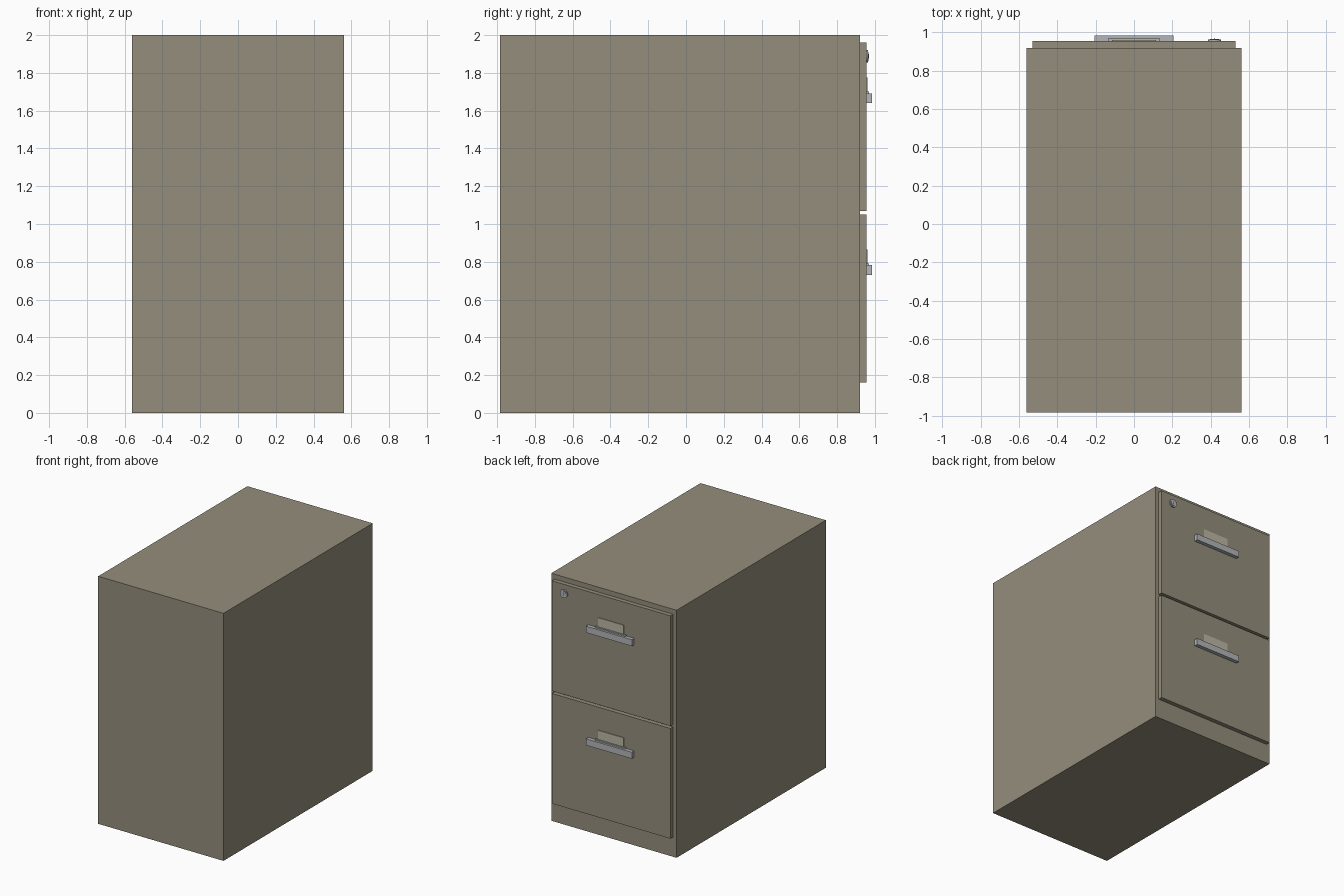
import bpy, math

if "Cube" in bpy.data.objects:
    bpy.data.objects.remove(bpy.data.objects["Cube"])


def material(name, rgb):
    m = bpy.data.materials.new(name)
    m.diffuse_color = (*rgb, 1)
    m.use_nodes = True
    m.node_tree.nodes["Principled BSDF"].inputs["Base Color"].default_value = m.diffuse_color
    return m


PAINT = material("beige_paint", (0.30, 0.27, 0.20))
METAL = material("metal", (0.45, 0.46, 0.48))
PAPER = material("label_card", (0.50, 0.47, 0.37))
DARK = material("keyhole_dark", (0.05, 0.05, 0.05))


def box(name, x, y, z, mat):
    """Box from (min, max) ranges on each axis."""
    r = (x, y, z)
    bpy.ops.mesh.primitive_cube_add(size=1, location=[(a + b) / 2 for a, b in r])
    o = bpy.context.object
    o.name = name
    o.scale = [b - a for a, b in r]
    bpy.ops.object.transform_apply(location=False, rotation=False, scale=True)
    o.data.materials.append(mat)
    return o


def disc(name, x, z, radius, y, mat):
    bpy.ops.mesh.primitive_cylinder_add(
        vertices=24, radius=radius, depth=y[1] - y[0],
        location=(x, (y[0] + y[1]) / 2, z), rotation=(math.pi / 2, 0, 0))
    o = bpy.context.object
    o.name = name
    o.data.materials.append(mat)
    bpy.ops.object.shade_smooth_by_angle()
    return o


# Cabinet shell
box("cabinet_body", (-0.56, 0.56), (-0.985, 0.92), (0, 2), PAINT)

# Two drawers, each with a pull and a label holder
for label, z in (("lower", 0.16), ("upper", 1.07)):
    box(label + "_drawer_front", (-0.53, 0.53), (0.92, 0.955), (z, z + 0.89), PAINT)
    box(label + "_handle", (-0.205, 0.205), (0.954, 0.985), (z + 0.57, z + 0.622), METAL)
    box(label + "_label_card", (-0.115, 0.115), (0.954, 0.96), (z + 0.622, z + 0.705), PAPER)
    box(label + "_label_lip", (-0.135, 0.135), (0.954, 0.968), (z + 0.622, z + 0.632), METAL)

# Lock on the top drawer
disc("lock_ring", 0.42, 1.887, 0.033, (0.954, 0.964), METAL)
disc("lock_plug", 0.42, 1.887, 0.024, (0.96, 0.967), METAL)
box("lock_keyhole", (0.417, 0.423), (0.962, 0.968), (1.875, 1.899), DARK)
